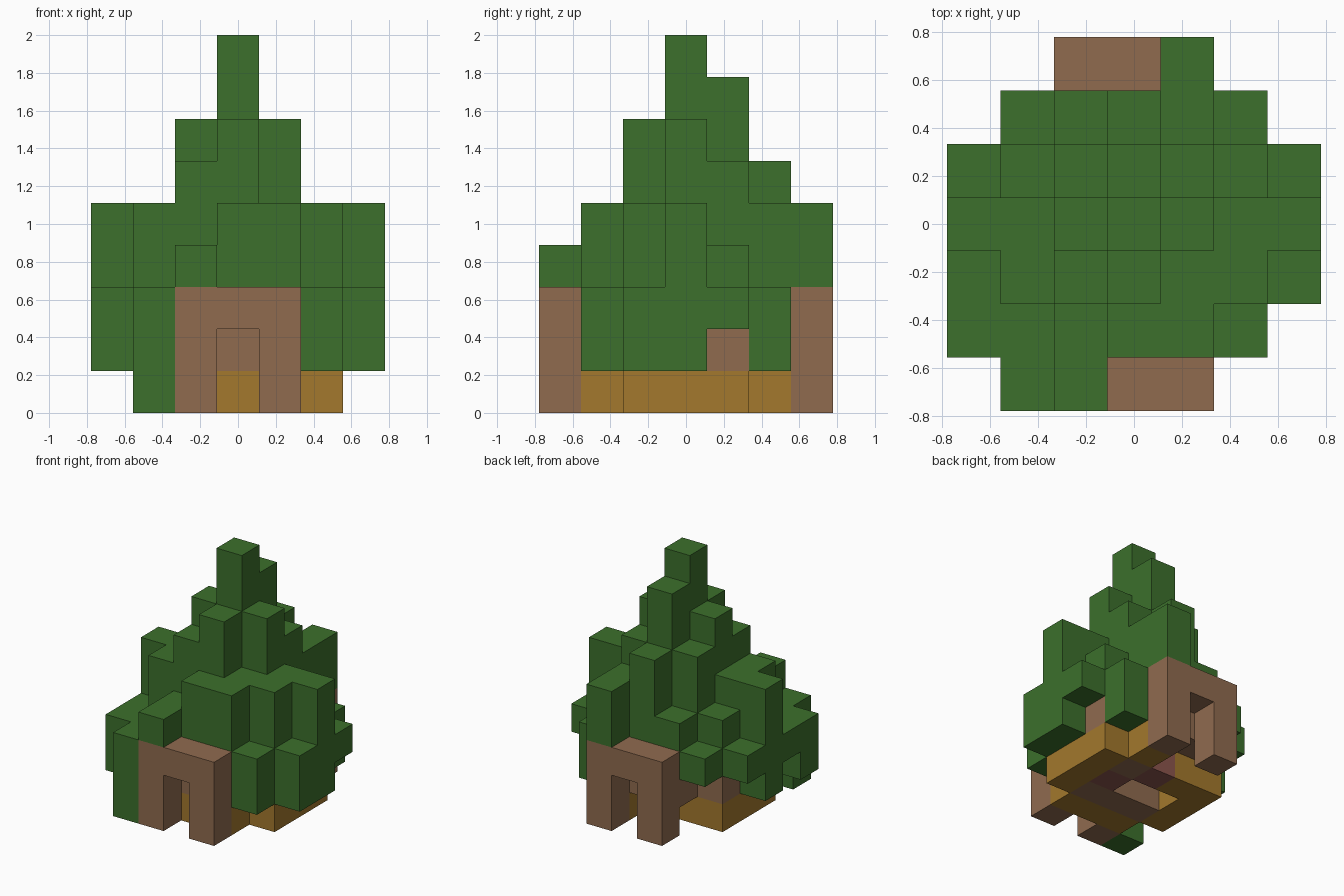
import bpy
import bmesh
from mathutils import Vector

cube = bpy.data.objects.get("Cube")
if cube:
    bpy.data.objects.remove(cube)

UNIT = 2 / 9      # block size
MID = 3.5         # centre of the block grid

# Top height of every stack of blocks, rows from front to back
HEIGHTS = [".3433..",
           "334553.",
           "3567553",
           "5579755",
           "3468643",
           ".34653.",
           "..335.."]
# Ground layer: g plank, b timber, r clay
GROUND = [".......",
          "..ggg..",
          ".gbbbg.",
          ".g..rg.",
          ".ggrbg.",
          "....g..",
          "......."]
NAMES = {"g": "floor_planks", "b": "timber_walls", "r": "clay_hearth", "l": "leaf_canopy"}
COLOURS = {"g": ("golden wood", (0.366, 0.188, 0.026)),
           "b": ("brown timber", (0.279, 0.147, 0.078)),
           "r": ("red clay", (0.262, 0.091, 0.074)),
           "l": ("leaf green", (0.045, 0.162, 0.025))}
HIGH_RIM = {(1, 5), (0, 4), (6, 4), (0, 2)}   # leaves that hang less low

cells = {}

# Floor
for y, row in enumerate(GROUND):
    for x, kind in enumerate(row):
        if kind != ".":
            cells[x, y, 0] = kind

# Walls and leaves
for y, row in enumerate(HEIGHTS):
    for x, top in enumerate(row):
        if top == ".":
            continue
        porch = y in (0, 6) and 2 <= x <= 4
        core = (1 <= x <= 5 and 2 <= y <= 4) or (2 <= x <= 4 and 1 <= y <= 5)
        if porch:
            for z in range(3):
                if x != 3 or z == 2:          # doorway stays open
                    cells[x, y, z] = "b"
            low = 3
        elif core:
            cells[x, y, 1] = "b"
            low = 2
        elif (x, y) == (1, 0):
            low = 0
        else:
            low = 2 if (x, y) in HIGH_RIM else 1
        for z in range(low, int(top)):
            cells[x, y, z] = "l"


def make_material(name, rgb):
    mat = bpy.data.materials.new(name)
    mat.use_nodes = True
    mat.diffuse_color = (*rgb, 1)
    bsdf = next(n for n in mat.node_tree.nodes if n.type == "BSDF_PRINCIPLED")
    bsdf.inputs["Base Color"].default_value = (*rgb, 1)
    bsdf.inputs["Roughness"].default_value = 0.9
    return mat


def build_part(kind):
    """Make one object from the exposed faces of all blocks of a kind."""
    bm = bmesh.new()
    for cell, k in cells.items():
        if k != kind:
            continue
        centre = Vector(cell) + Vector((0.5, 0.5, 0.5))
        for axis in range(3):
            for sign in (-1, 1):
                n = Vector((0, 0, 0))
                n[axis] = sign
                beside = tuple(int(c + d) for c, d in zip(cell, n))
                if beside in cells:
                    continue
                u = Vector((0, 0, 0))
                u[(axis + 1) % 3] = 0.5
                v = n.cross(u)
                m = centre + n * 0.5
                corners = (m - u - v, m + u - v, m + u + v, m - u + v)
                bm.faces.new([bm.verts.new((p - Vector((MID, MID, 0))) * UNIT)
                              for p in corners])
    bmesh.ops.remove_doubles(bm, verts=bm.verts, dist=0.001)
    bmesh.ops.dissolve_limit(bm, angle_limit=0.01, verts=bm.verts, edges=bm.edges)
    mesh = bpy.data.meshes.new(NAMES[kind])
    bm.to_mesh(mesh)
    bm.free()
    mesh.materials.append(make_material(*COLOURS[kind]))
    obj = bpy.data.objects.new(NAMES[kind], mesh)
    bpy.context.collection.objects.link(obj)


for kind in NAMES:
    build_part(kind)
